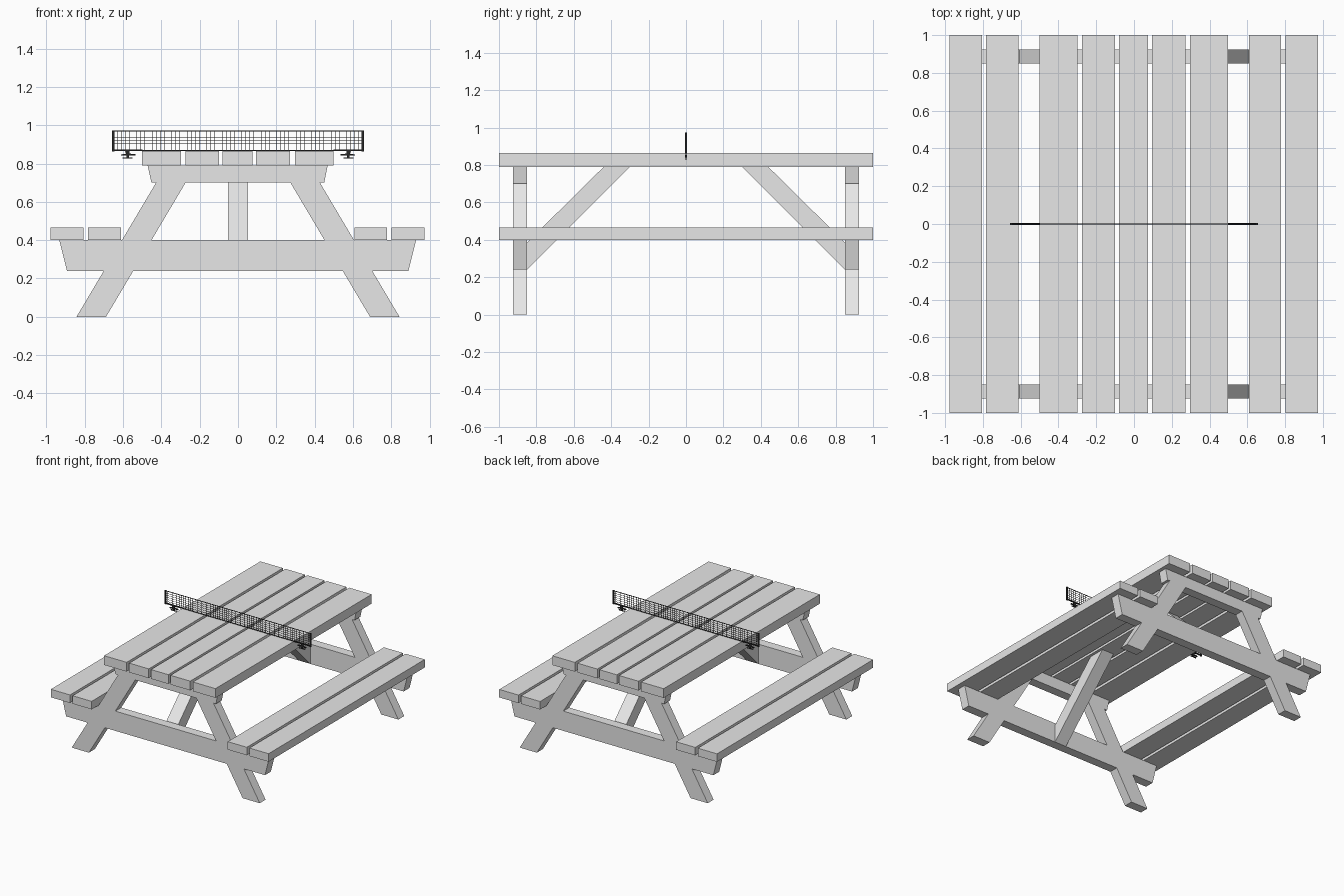
import bpy
import bmesh
from mathutils import Vector

cube = bpy.data.objects.get("Cube")
if cube:
    bpy.data.objects.remove(cube, do_unlink=True)


def material(name, color):
    mat = bpy.data.materials.new(name)
    mat.use_nodes = True
    mat.diffuse_color = color
    mat.node_tree.nodes["Principled BSDF"].inputs["Base Color"].default_value = color
    return mat


WOOD = material("pale grey wood", (0.8, 0.8, 0.8, 1))
BLACK = material("black net", (0.02, 0.02, 0.02, 1))


def finish(name, bm, mat):
    bmesh.ops.recalc_face_normals(bm, faces=bm.faces)
    mesh = bpy.data.meshes.new(name)
    bm.to_mesh(mesh)
    bm.free()
    mesh.materials.append(mat)
    obj = bpy.data.objects.new(name, mesh)
    bpy.context.collection.objects.link(obj)
    return obj


def add_box(bm, x0, x1, y0, y1, z0, z1):
    made = bmesh.ops.create_cube(bm, size=1)["verts"]
    for v in made:
        v.co = Vector(((x0 + x1) / 2 + v.co.x * (x1 - x0),
                       (y0 + y1) / 2 + v.co.y * (y1 - y0),
                       (z0 + z1) / 2 + v.co.z * (z1 - z0)))


def box(name, *bounds, mat=WOOD):
    bm = bmesh.new()
    add_box(bm, *bounds)
    return finish(name, bm, mat)


def prism(name, profile, a, b, axis="y", mat=WOOD):
    """Extrude an (x, z) profile along y, or a (y, z) profile along x."""
    bm = bmesh.new()
    place = (lambda p, d: (p[0], d, p[1])) if axis == "y" else (lambda p, d: (d, p[0], p[1]))
    face = bm.faces.new([bm.verts.new(place(p, a)) for p in profile])
    out = bmesh.ops.extrude_face_region(bm, geom=[face])["geom"]
    shift = Vector((0, b - a, 0) if axis == "y" else (b - a, 0, 0))
    bmesh.ops.translate(bm, vec=shift, verts=[v for v in out if isinstance(v, bmesh.types.BMVert)])
    return finish(name, bm, mat)


# Tabletop and bench planks
for x0, x1 in [(-.5, -.298), (-.275, -.1), (-.08, .075), (.095, .272), (.297, .498)]:
    box("tabletop_plank", x0, x1, -1, 1, .79, .865)
for x0, x1 in [(-.978, -.806), (-.783, -.612), (.608, .779), (.802, .974)]:
    box("bench_plank", x0, x1, -1, 1, .4, .465)


# End frames: crossbeams, legs split around the lower beam, diagonal brace
def leg_x(z):
    return .843 - .593 * z


for end, side in (("front", -1), ("back", 1)):
    ya, yb = side * .85, side * .925
    prism(end + "_top_beam", [(-.472, .79), (.468, .79), (.45, .7), (-.452, .7)], ya, yb)
    prism(end + "_bench_beam", [(-.933, .4), (.93, .4), (.89, .24), (-.893, .24)], ya, yb)
    for s, hand in ((-1, "right"), (1, "left")):
        for part, z0, z1 in (("lower", 0, .24), ("upper", .4, .7)):
            prism(f"{end}_{hand}_{part}_leg",
                  [(s * leg_x(z0), z0), (s * (leg_x(z0) - .154), z0),
                   (s * (leg_x(z1) - .154), z1), (s * leg_x(z1), z1)], ya, yb)
    prism(end + "_brace", [(side * y, z) for y, z in
                           [(.85, .24), (.3, .79), (.44, .79), (.85, .385)]],
          -.053, .053, axis="x")

# Net mesh of thin crossing strands
bm = bmesh.new()
strand = .001
columns, rows = 64, 6
for i in range(1, columns):
    x = -.65 + 1.3 * i / columns
    add_box(bm, x - strand, x + strand, -strand, strand, .87, .968)
for j in range(1, rows):
    z = .87 + .098 * j / rows
    add_box(bm, -.65, .65, -strand, strand, z - strand, z + strand)
finish("net_mesh", bm, BLACK)
box("net_top_cord", -.65, .65, -.002, .002, .968, .972, mat=BLACK)
box("net_bottom_cord", -.65, .65, -.002, .002, .866, .87, mat=BLACK)

# Net posts with table clamps
for s, hand in ((-1, "right"), (1, "left")):
    box(hand + "_net_post", s * .645, s * .657, -.005, .005, .862, .973, mat=BLACK)
    box(hand + "_clamp_arm", s * .498, s * .65, -.005, .005, .865, .873, mat=BLACK)
    prism(hand + "_clamp_lever", [(s * .535, .843), (s * .535, .849), (s * .575, .853),
                                  (s * .612, .847), (s * .612, .841)], -.005, .005, mat=BLACK)
    prism(hand + "_clamp_screw", [(s * .565, .868), (s * .59, .868),
                                  (s * .58, .828), (s * .57, .828)], -.004, .004, mat=BLACK)
    box(hand + "_clamp_pad", s * .55, s * .602, -.004, .004, .826, .832, mat=BLACK)
